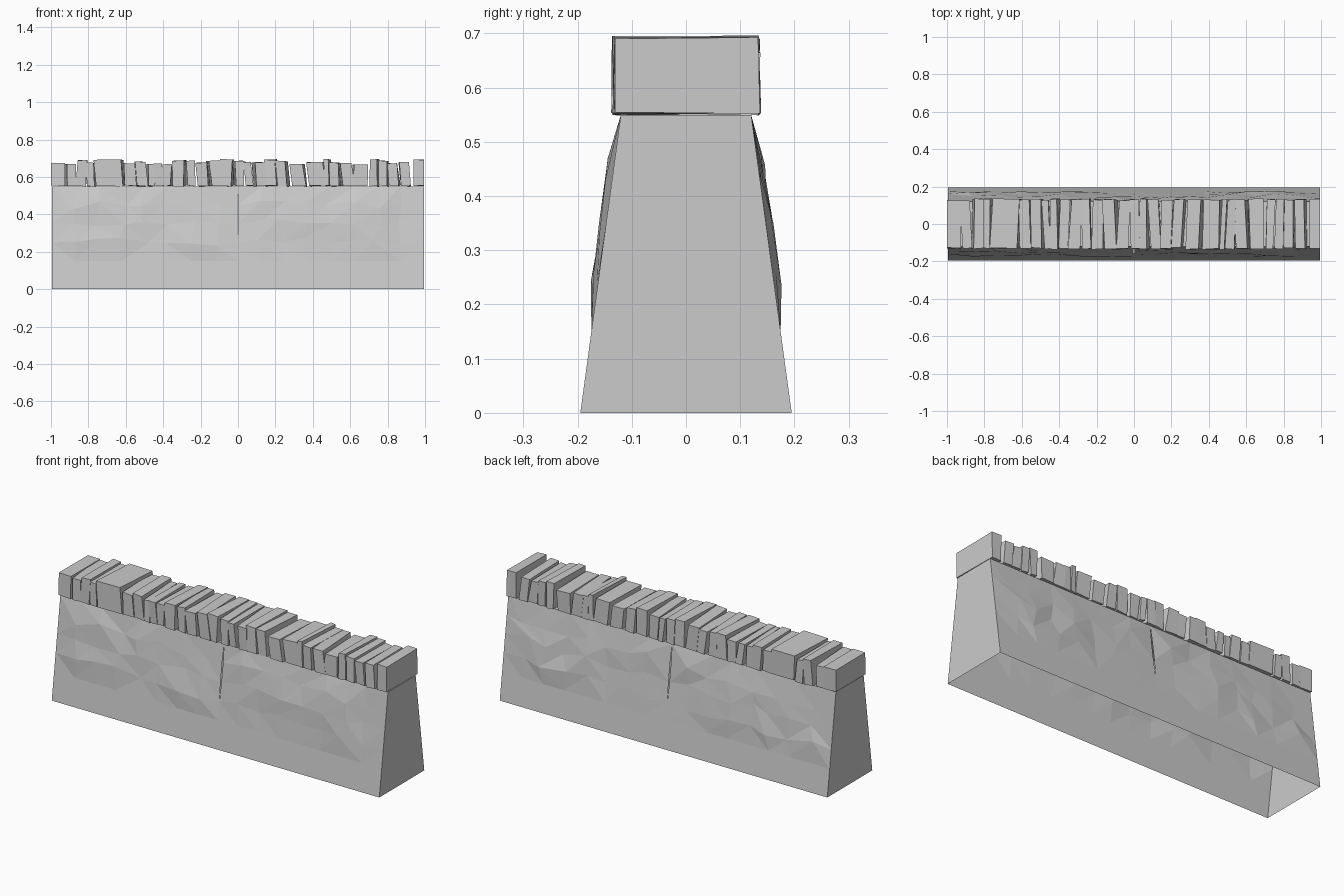
import bpy, bmesh, random
from mathutils import Vector, Matrix

if "Cube" in bpy.data.objects:
    bpy.data.objects.remove(bpy.data.objects["Cube"])

random.seed(7)


def finish(bm, name):
    bmesh.ops.recalc_face_normals(bm, faces=bm.faces[:])
    mesh = bpy.data.meshes.new(name)
    bm.to_mesh(mesh)
    bm.free()
    obj = bpy.data.objects.new(name, mesh)
    bpy.context.collection.objects.link(obj)
    return obj


# Battered wall body: hollow, open underneath, rough faceted long sides
ROWS = [0.0, 0.15, 0.25, 0.35, 0.45, 0.55]
COLS = 9


def half_width(z):
    return 0.195 - 0.136 * z


def body_half(bm, side):
    stations = []
    for i in range(COLS):
        x = 0.995 * i / (COLS - 1)
        ring = []
        for sy in (-1, 1):
            line = []
            for r, z in enumerate(ROWS):
                px, py, pz = x, half_width(z), z
                rough = 1 < r < 5
                if rough and 0 < i < COLS - 1:
                    px += random.uniform(-0.03, 0.03)
                    pz += random.uniform(-0.025, 0.025)
                    py = half_width(pz) + random.uniform(-0.001, 0.014)
                if i == 0 and r in (3, 4):      # narrow central crack
                    px += 0.003
                line.append(bm.verts.new((px * side, py * sy, pz)))
            ring.append(line)
        stations.append(ring)
    for a, b in zip(stations, stations[1:]):
        for s in (0, 1):
            for r in range(len(ROWS) - 1):
                p, q, u, v = a[s][r], b[s][r], b[s][r + 1], a[s][r + 1]
                if random.random() < 0.5:
                    bm.faces.new((p, q, u))
                    bm.faces.new((p, u, v))
                else:
                    bm.faces.new((p, q, v))
                    bm.faces.new((q, u, v))
        bm.faces.new((a[0][-1], b[0][-1], b[1][-1], a[1][-1]))
    end = stations[-1]
    bm.faces.new(end[0] + end[1][::-1])


bm = bmesh.new()
body_half(bm, -1)
body_half(bm, 1)
bmesh.ops.remove_doubles(bm, verts=bm.verts[:], dist=0.0005)
finish(bm, "wall_body")

# Upright coping stones: left edge, right edge, top height
STONES = [
    (-1.0, -.925, .675), (-.922, -.872, .667), (-.86, -.81, .69), (-.807, -.765, .675),
    (-.758, -.615, .692), (-.61, -.55, .672), (-.548, -.49, .68), (-.485, -.45, .667),
    (-.445, -.405, .672), (-.402, -.35, .67), (-.345, -.282, .687), (-.277, -.233, .687),
    (-.217, -.16, .677), (-.155, -.09, .687), (-.087, -.027, .695), (-.017, .03, .685),
    (.038, .073, .68), (.088, .138, .677), (.145, .207, .693), (.21, .265, .685),
    (.287, .36, .67), (.375, .465, .678), (.467, .492, .695), (.495, .545, .678),
    (.548, .608, .675), (.612, .69, .668), (.708, .75, .693), (.755, .803, .687),
    (.806, .858, .672), (.866, .918, .68), (.938, .995, .692)]


def coping_stone(index, x0, x1, top):
    bm = bmesh.new()
    h, w, d = top - 0.552, x1 - x0, random.uniform(0.255, 0.268)
    bmesh.ops.create_cube(bm, size=1)
    outer = index in (0, len(STONES) - 1)
    lean = 0 if outer else random.uniform(-0.008, 0.008)
    yaw = 0 if outer else random.uniform(-0.008, 0.008)
    shift = random.uniform(-0.003, 0.003)
    for v in bm.verts:
        x, y, z = v.co
        v.co = Vector((
            (x0 + x1) / 2 + x * w + lean * 2 * z + yaw * 2 * y,
            y * d + shift + random.uniform(-0.003, 0.003),
            0.552 + (z + 0.5) * h + random.uniform(-0.003, 0.003)))
        if not outer:
            v.co.x += random.uniform(-0.004, 0.004)
    finish(bm, f"coping_stone_{index + 1}")


for n, (a, b, t) in enumerate(STONES):
    coping_stone(n, a, b, t)
